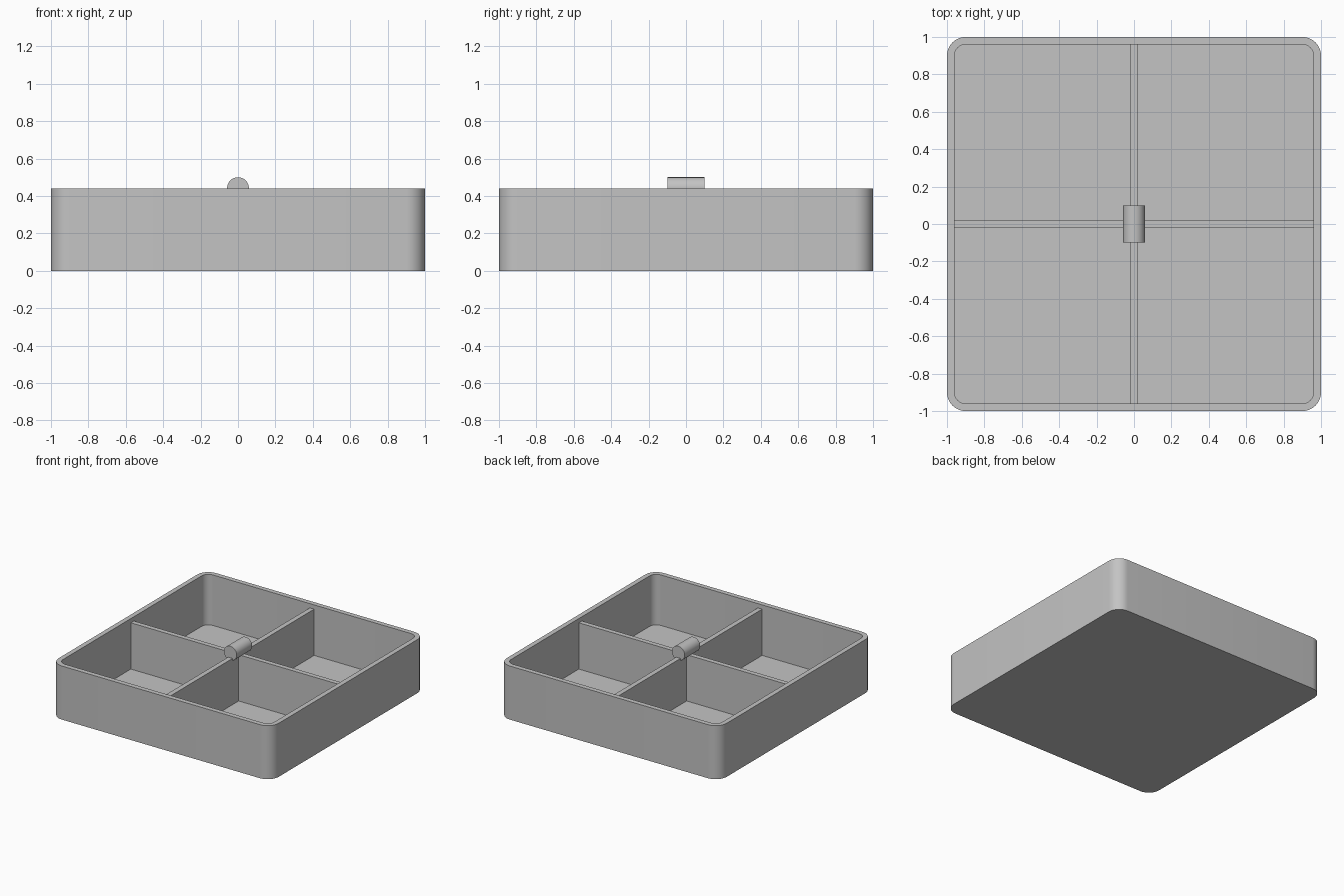
import bpy, bmesh
from math import radians, cos, sin, pi

cube = bpy.data.objects.get("Cube")
if cube:
    bpy.data.objects.remove(cube, do_unlink=True)

HEIGHT, WALL, FLOOR, DIVIDER_TOP = 0.44, 0.04, 0.025, 0.405

grey = bpy.data.materials.new("plain grey")
grey.use_nodes = True
colour = (0.55, 0.55, 0.55, 1)
grey.diffuse_color = colour
grey.node_tree.nodes["Principled BSDF"].inputs["Base Color"].default_value = colour


def finish(obj, name):
    obj.name = name
    obj.data.materials.append(grey)
    bpy.ops.object.select_all(action="DESELECT")
    obj.select_set(True)
    bpy.context.view_layer.objects.active = obj
    bpy.ops.object.shade_smooth_by_angle(angle=radians(30))


def rounded_ring(bm, half, radius, z, steps=10):
    """Vertices of a square outline with rounded corners."""
    ring = []
    for corner, (sx, sy) in enumerate([(1, 1), (-1, 1), (-1, -1), (1, -1)]):
        for i in range(steps + 1):
            a = (corner + i / steps) * pi / 2
            ring.append(bm.verts.new((sx * (half - radius) + radius * cos(a),
                                      sy * (half - radius) + radius * sin(a), z)))
    return ring


# Open tray: outer wall, rim, inner wall and floor
bm = bmesh.new()
rings = [rounded_ring(bm, half, radius, z) for half, radius, z in (
    (1, 0.1, 0), (1, 0.1, HEIGHT),
    (1 - WALL, 0.06, HEIGHT), (1 - WALL, 0.06, FLOOR))]
for low, high in zip(rings, rings[1:]):
    for i in range(len(low)):
        j = (i + 1) % len(low)
        bm.faces.new((low[i], low[j], high[j], high[i]))
bm.faces.new(rings[0][::-1])
bm.faces.new(rings[-1])
bmesh.ops.recalc_face_normals(bm, faces=bm.faces)
mesh = bpy.data.meshes.new("tray")
bm.to_mesh(mesh)
bm.free()
tray = bpy.data.objects.new("tray", mesh)
bpy.context.collection.objects.link(tray)
finish(tray, "tray")

# Crossing dividers, ends sunk into the walls
for name, size in (("divider_across", (1.94, 0.04)), ("divider_lengthwise", (0.04, 1.94))):
    bottom = FLOOR / 2
    bpy.ops.mesh.primitive_cube_add(size=1, location=(0, 0, (bottom + DIVIDER_TOP) / 2))
    divider = bpy.context.object
    divider.scale = (*size, DIVIDER_TOP - bottom)
    bpy.ops.object.transform_apply(location=False, rotation=False, scale=True)
    finish(divider, name)

# Round grip lying on the crossing
bpy.ops.mesh.primitive_cylinder_add(vertices=48, radius=0.058, depth=0.2,
                                    location=(0, 0, 0.442), rotation=(pi / 2, 0, 0))
finish(bpy.context.object, "grip")
